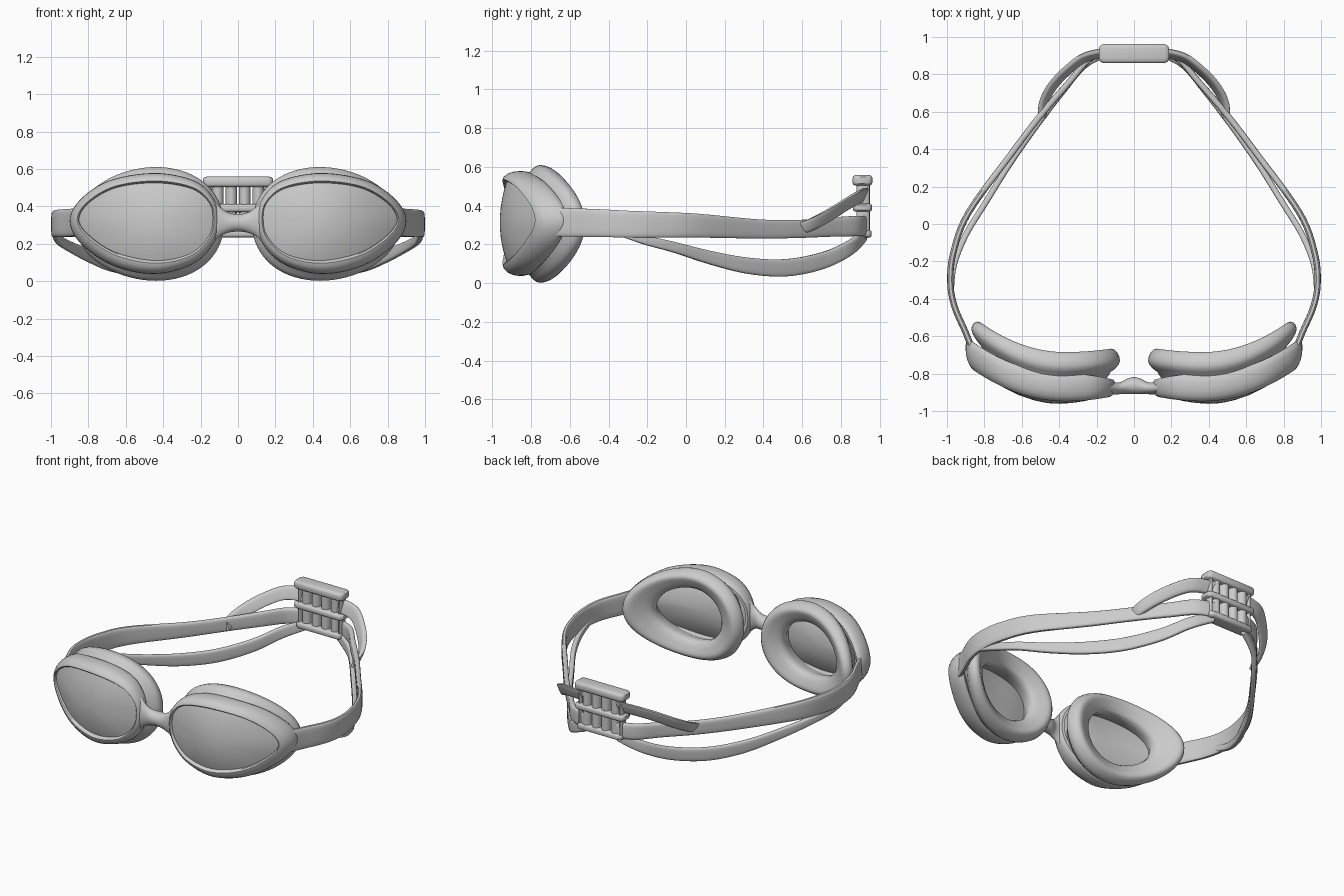
import bpy, bmesh, math
from mathutils import Vector

cube = bpy.data.objects.get("Cube")
if cube:
    bpy.data.objects.remove(cube, do_unlink=True)

grey = bpy.data.materials.new("plain_grey")
grey.use_nodes = True
GREY = (0.6, 0.6, 0.6, 1)
grey.diffuse_color = GREY
grey.node_tree.nodes["Principled BSDF"].inputs["Base Color"].default_value = GREY


def spline(points, steps, closed=False):
    """Sample a smooth curve through points of any dimension."""
    pts = [Vector(p) for p in points]
    count = len(pts)
    pick = (lambda i: pts[i % count]) if closed else (lambda i: pts[max(0, min(count - 1, i))])
    result = []
    for i in range(count if closed else count - 1):
        a, b, c, d = (pick(i + k) for k in (-1, 0, 1, 2))
        for s in range(steps):
            t = s / steps
            result.append(b + (c - a) * t / 2 + (a * 2 - b * 5 + c * 4 - d) * t * t / 2
                          + (b * 3 - a - c * 3 + d) * t ** 3 / 2)
    if not closed:
        result.append(pts[-1])
    return result


def loft(name, rings, cap_start=False, cap_end=False, mirror=True):
    """Skin closed rings of equal size, optionally mirrored to the other side."""
    bm = bmesh.new()
    rows = [[bm.verts.new(p) for p in ring] for ring in rings]
    n = len(rows[0])
    for r, s in zip(rows, rows[1:]):
        for i in range(n):
            j = (i + 1) % n
            bm.faces.new((r[i], r[j], s[j], s[i]))
    if cap_start:
        bm.faces.new(rows[0][::-1])
    if cap_end:
        bm.faces.new(rows[-1])
    bmesh.ops.recalc_face_normals(bm, faces=bm.faces)
    mesh = bpy.data.meshes.new(name)
    bm.to_mesh(mesh)
    bm.free()
    mesh.materials.append(grey)
    obj = bpy.data.objects.new(name, mesh)
    bpy.context.collection.objects.link(obj)
    if mirror:
        obj.modifiers.new("mirror", "MIRROR")
    bpy.ops.object.select_all(action="DESELECT")
    obj.select_set(True)
    bpy.context.view_layer.objects.active = obj
    bpy.ops.object.shade_smooth_by_angle(angle=math.radians(40))


def place(outline, y, outer=0.7, inner=0.3):
    """Stand an outline up at depth y, curved backwards around the face."""
    ring = []
    for p in outline:
        d = p.x - 0.37
        ring.append((p.x, y + (outer if d > 0 else inner) * d * d, p.y))
    return ring


def scaled(outline, s, centre=Vector((0.46, 0.31))):
    return [centre + (p - centre) * s for p in outline]


# Eyepiece outlines, from the outer corner over the top
lens_line = spline([(.85, .33), (.795, .42), (.65, .5), (.44, .525), (.25, .495), (.155, .42),
                    (.135, .33), (.16, .235), (.26, .145), (.44, .11), (.65, .152), (.795, .245)], 6, True)
frame_line = spline([(.9, .32), (.845, .435), (.69, .537), (.45, .578), (.24, .54), (.135, .45),
                     (.1, .325), (.135, .195), (.25, .088), (.45, .038), (.67, .083), (.84, .2)], 6, True)
turns = [math.tau * i / 72 for i in range(72)]
gasket_line = [Vector((.4725 + .3975 * math.cos(a) - .035 * math.sin(a) ** 2,
                       .306 + .304 * math.sin(a))) for a in turns]

# Domed lenses
scales = [1, .94, .8, .6, .4, .2, .05]
front = [place(scaled(lens_line, s), -.927 - .036 * (1 - s * s)) for s in reversed(scales)]
back = [place(scaled(lens_line, s), -.86 + .065 * (1 - s * s)) for s in scales]
loft("lenses", front + back, True, True)

# Rounded frame rims: blend from lens edge (0) to outer edge (1), thinner by the nose
rim = [(0, -.86), (0, -.925), (.06, -.94), (.2, -.948), (.5, -.942), (.8, -.92), (.95, -.895),
       (1, -.87), (1, -.845), (.93, -.82), (.7, -.8), (.2, -.8), (0, -.86)]
loft("frame_rims", [place([a.lerp(b, t) for a, b in zip(lens_line, frame_line)], y,
                          inner=-6 * (y + .88)) for t, y in rim])

# Soft gaskets with a broad, gently sloping face around the eye opening
section = [(.78, -.86), (.87, -.81), (.94, -.793), (.985, -.775), (1, -.757), (.99, -.735),
           (.96, -.71), (.92, -.692), (.88, -.685), (.84, -.685), (.79, -.69), (.7, -.702),
           (.62, -.715), (.59, -.728), (.59, -.77), (.7, -.86)]
loft("gaskets", [place(scaled(gasket_line, s), y, outer=.78) for s, y in section])


def oval(centre, u, v, sides=16, power=1.0):
    """Closed ring; power under one squares the corners."""
    ring = []
    for i in range(sides):
        a = math.tau * (i + .5) / sides
        c, s = math.cos(a), math.sin(a)
        ring.append(Vector(centre) + u * math.copysign(abs(c) ** power, c)
                    + v * math.copysign(abs(s) ** power, s))
    return ring


# Nose bridge, flaring into both rims: x, y, z, half depth, half height
half = [(0, -.864, .312, .046, .048), (.035, -.868, .312, .042, .05), (.07, -.877, .315, .033, .062),
        (.1, -.879, .32, .033, .083), (.13, -.877, .322, .034, .115), (.17, -.875, .322, .03, .14)]
stations = [(-x, *rest) for x, *rest in half[:0:-1]] + half
loft("nose_bridge", [oval(p[:3], Vector((0, p[3], 0)), Vector((0, 0, p[4])), 24)
                     for p in spline(stations, 4)], True, True, mirror=False)


def strap(name, path, thickness=.016, lean=0):
    """Flat band on edge along points of x, y, z, half height; lean tips its top outwards."""
    pts = spline(path, 6)
    rings = []
    for i, p in enumerate(pts):
        run = pts[min(i + 1, len(pts) - 1)] - pts[max(i - 1, 0)]
        side = Vector((run[1], -run[0], 0)).normalized()
        rings.append(oval(p[:3], side * thickness, (Vector((0, 0, 1)) + side * lean) * p[3], power=.5))
    loft(name, rings, True, True)


strap("main_straps", [(.86, -.68, .315, .074), (.9, -.58, .313, .074), (.96, -.44, .31, .072),
                      (.982, -.31, .305, .07), (.965, -.15, .302, .067), (.885, .06, .297, .062),
                      (.66, .37, .28, .05), (.5, .58, .28, .047), (.345, .76, .29, .05),
                      (.24, .88, .295, .053), (.12, .93, .295, .053)], thickness=.017)
strap("lower_straps", [(.979, -.36, .27, .02), (.963, -.22, .225, .024), (.9, -.06, .185, .028),
                       (.79, .12, .133, .035), (.665, .32, .09, .042), (.525, .52, .08, .045),
                       (.38, .71, .118, .044), (.26, .85, .185, .041), (.12, .92, .25, .035)])
strap("strap_tails", [(.488, .57, .275, .03), (.482, .65, .305, .036), (.43, .745, .355, .04),
                      (.335, .84, .415, .04), (.25, .895, .445, .04), (.12, .92, .455, .04)], lean=.4)


# Back buckle: three rounded cross bars joined by upright posts
def bar(name, z, height, depth, width=.187):
    ends = [(0, .6), (.008, .85), (.025, 1)]
    stops = [(d - width, s) for d, s in ends] + [(width - d, s) for d, s in reversed(ends)]
    loft(name, [oval((x, .911, z), Vector((0, depth * s, 0)), Vector((0, 0, height * s)), power=.5)
                for x, s in stops], True, True, mirror=False)


bar("buckle_top_bar", .531, .029, .052)
bar("buckle_middle_bar", .39, .022, .05)
bar("buckle_bottom_bar", .255, .022, .048, .17)
for i in range(4):
    x = (i - 1.5) * .072
    loft("buckle_post_" + str(i + 1),
         [oval((x, .915, z), Vector((.031, 0, 0)), Vector((0, .036, 0))) for z in (.25, .53)],
         True, True, mirror=False)

# Buckle side rails that hold the strap loops
for label, z in (("lower", .325), ("upper", .46)):
    loft(label + "_buckle_rails",
         [oval((.155, .913, z + d), Vector((.014, 0, 0)), Vector((0, .034, 0))) for d in (-.07, .07)],
         True, True)
